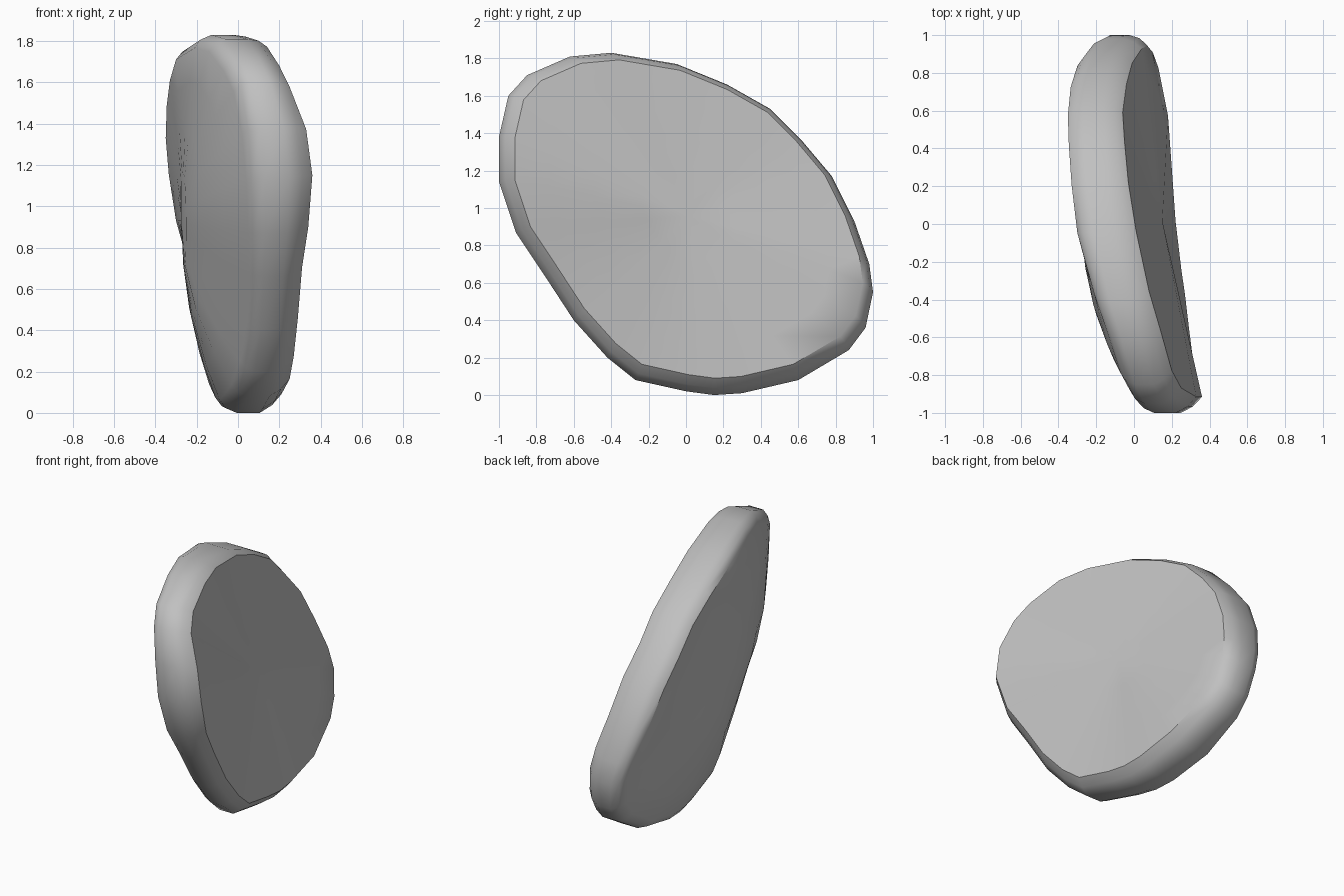
import bpy
import bmesh
from mathutils import Vector

default_cube = bpy.data.objects.get("Cube")
if default_cube:
    bpy.data.objects.remove(default_cube, do_unlink=True)

# Single stone colour
stone_grey = bpy.data.materials.new("stone grey")
stone_grey.use_nodes = True
colour = (0.53, 0.53, 0.53, 1)
stone_grey.diffuse_color = colour
shader = stone_grey.node_tree.nodes["Principled BSDF"]
shader.inputs["Base Color"].default_value = colour
shader.inputs["Roughness"].default_value = 0.8

# Outline of the slab: y, z, then x of the right and left face edges
outline = [
    (-.4, 1.83, -.21, .08), (-.05, 1.77, -.3, .01), (.22, 1.66, -.33, -.03),
    (.45, 1.53, -.345, -.05), (.62, 1.36, -.35, -.06), (.78, 1.17, -.335, -.04),
    (.9, .93, -.3, -.01), (.98, .7, -.24, .04), (1, .55, -.2, .07),
    (.96, .36, -.17, .1), (.87, .24, -.16, .13), (.6, .08, -.14, .18),
    (.3, .01, -.11, .2), (.15, 0, -.09, .21), (0, .02, -.07, .22),
    (-.27, .08, -.03, .25), (-.42, .2, .01, .27), (-.6, .4, .04, .29),
    (-.77, .66, .05, .31), (-.91, .87, .05, .34), (-1, 1.14, .04, .36),
    (-1, 1.38, .02, .33), (-.95, 1.6, -.02, .25), (-.85, 1.71, -.07, .2),
    (-.62, 1.81, -.14, .14),
]
centre_y, centre_z = 0, .93
centre_right, centre_left = -.275, .15

# Section through the slab: outline scale, position from right to left face
section = [(.25, 0), (.5, 0), (.75, 0), (.93, 0), (.975, .1), (1, .28),
           (1, .65), (.975, .85), (.93, 1), (.75, 1), (.5, 1), (.25, 1)]


def ring_point(entry, scale, across):
    y, z, right, left = entry
    # The right face is domed, the left face nearly flat
    inner = min(scale / .93, 1)
    right = centre_right + (right - centre_right) * inner ** 2
    left = centre_left + (left - centre_left) * inner
    # The left face sits slightly up and back on the slab
    shift = max(across - .65, 0) / .35
    return Vector((right + (left - right) * across,
                   centre_y + y * scale + .015 * shift,
                   centre_z + (z - centre_z) * scale + .025 * shift))


bm = bmesh.new()
rings = [[bm.verts.new(ring_point(e, s, t)) for e in outline] for s, t in section]
count = len(outline)
for lower, upper in zip(rings, rings[1:]):
    for i in range(count):
        j = (i + 1) % count
        bm.faces.new((lower[i], lower[j], upper[j], upper[i]))

# Close both broad faces with a fan
for ring, across in ((rings[0], 0), (rings[-1], 1)):
    hub = bm.verts.new(ring_point(outline[0], 0, across))
    for i in range(count):
        bm.faces.new((ring[i], ring[(i + 1) % count], hub))
bmesh.ops.recalc_face_normals(bm, faces=bm.faces)

mesh = bpy.data.meshes.new("flat_stone")
bm.to_mesh(mesh)
bm.free()
mesh.materials.append(stone_grey)
stone = bpy.data.objects.new("flat_stone", mesh)
bpy.context.collection.objects.link(stone)

# Smooth the rim while the face edges stay crisp
bpy.ops.object.select_all(action="DESELECT")
stone.select_set(True)
bpy.context.view_layer.objects.active = stone
bpy.ops.object.shade_smooth_by_angle(angle=.7)
